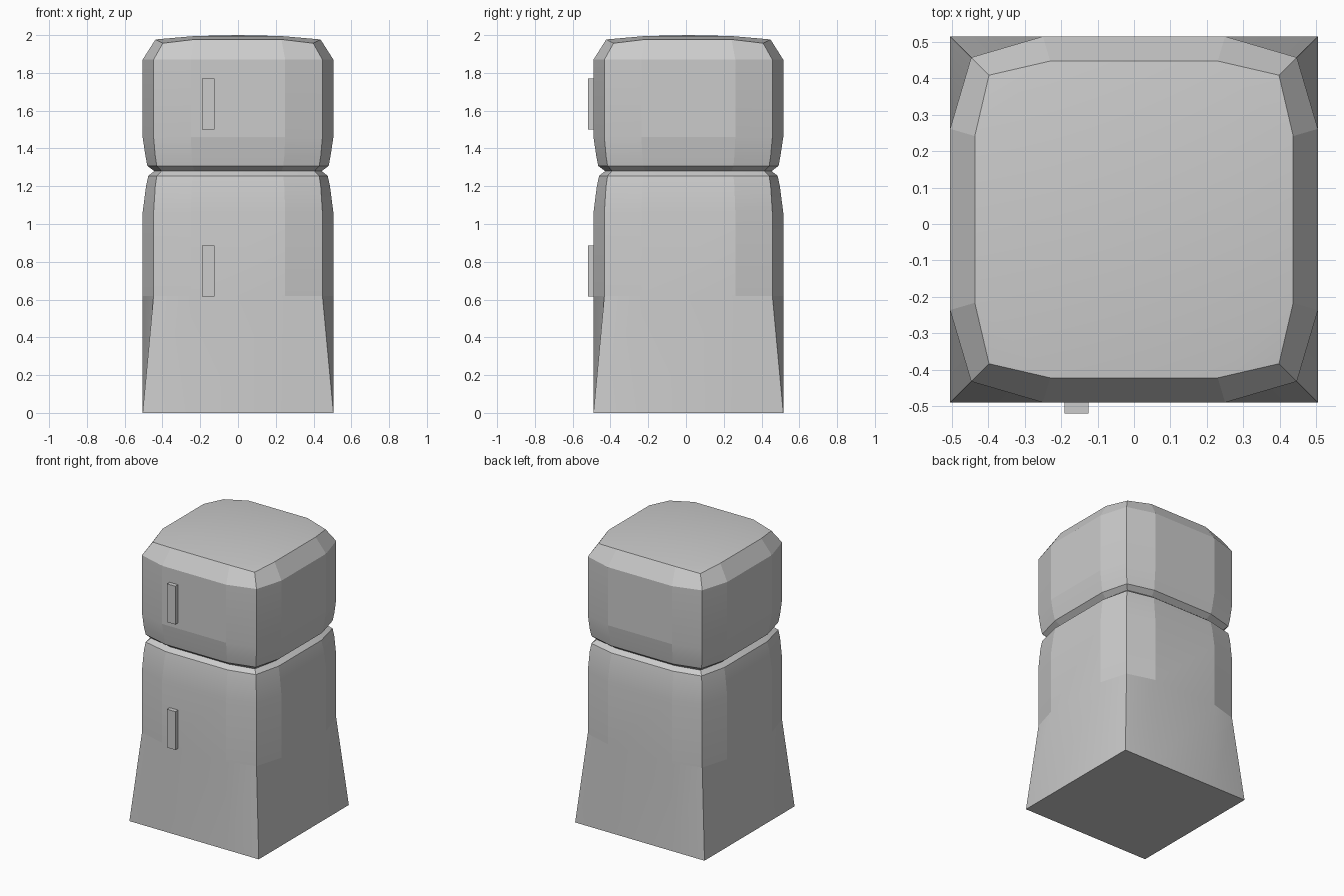
import bpy, bmesh

if "Cube" in bpy.data.objects:
    bpy.data.objects.remove(bpy.data.objects["Cube"])

CY = 0.0125  # body centre in y


def finish(bm, name):
    bmesh.ops.recalc_face_normals(bm, faces=bm.faces)
    me = bpy.data.meshes.new(name)
    bm.to_mesh(me)
    bm.free()
    ob = bpy.data.objects.new(name, me)
    bpy.context.collection.objects.link(ob)
    return ob


def ring(bm, z, side, corner, mid=0.25, drop=0.0):
    """Twelve-point rounded square: a corner point and two side points per quarter."""
    verts = []
    x, y = 1, 0
    for _ in range(4):
        for u, v, h in ((side, -mid, z), (side, mid, z), (corner, corner, z - drop)):
            px, py = u * x - v * y, u * y + v * x
            verts.append(bm.verts.new((px, py * 0.995 + CY, h)))
        x, y = -y, x
    return verts


# body: z, side half width, corner half width, side point, corner drop
rings = [
    (0.00, 0.505, 0.505, 0.25, 0),
    (0.62, 0.505, 0.447, 0.25, 0),
    (1.06, 0.505, 0.447, 0.25, 0),
    (1.20, 0.487, 0.438, 0.245, 0),
    (1.255, 0.475, 0.430, 0.24, 0),
    (1.28, 0.443, 0.405, 0.23, 0),
    (1.308, 0.480, 0.430, 0.24, 0),
    (1.36, 0.490, 0.438, 0.245, 0),
    (1.46, 0.505, 0.447, 0.25, 0),
    (1.87, 0.505, 0.447, 0.25, 0),
    (1.977, 0.437, 0.398, 0.23, 0.02),
]
bm = bmesh.new()
loops = [ring(bm, *r) for r in rings]
bm.faces.new(loops[0])
for a, b in zip(loops, loops[1:]):
    for i in range(12):
        j = (i + 1) % 12
        bm.faces.new((a[i], a[j], b[j], b[i]))

# crowned lid: inner square, edge strips, corner quads and a raised centre
top = loops[-1]
inner = [bm.verts.new((sx * 0.23, sy * 0.23 + CY, 1.995))
         for sx, sy in ((1, -1), (1, 1), (-1, 1), (-1, -1))]
centre = bm.verts.new((0, CY, 2.0))
for q in range(4):
    n = (q + 1) % 4
    a, b, c, d = (top[(3 * q + k) % 12] for k in range(4))
    bm.faces.new((a, b, inner[n], inner[q]))
    bm.faces.new((b, c, d, inner[n]))
    bm.faces.new((inner[q], inner[n], centre))
body = finish(bm, "fridge_body")
bpy.context.view_layer.objects.active = body
body.select_set(True)
bpy.ops.object.shade_smooth_by_angle(angle=0.14)


# door handles: upright bars on the front
def handle(name, z0, z1):
    bm = bmesh.new()
    bmesh.ops.create_cube(bm, size=1)
    for v in bm.verts:
        v.co.x = -0.158 + v.co.x * 0.065
        v.co.y = -0.5 + v.co.y * 0.04
        v.co.z = (z0 + z1) / 2 + v.co.z * (z1 - z0)
    finish(bm, name)


handle("lower_handle", 0.615, 0.885)
handle("upper_handle", 1.50, 1.77)
